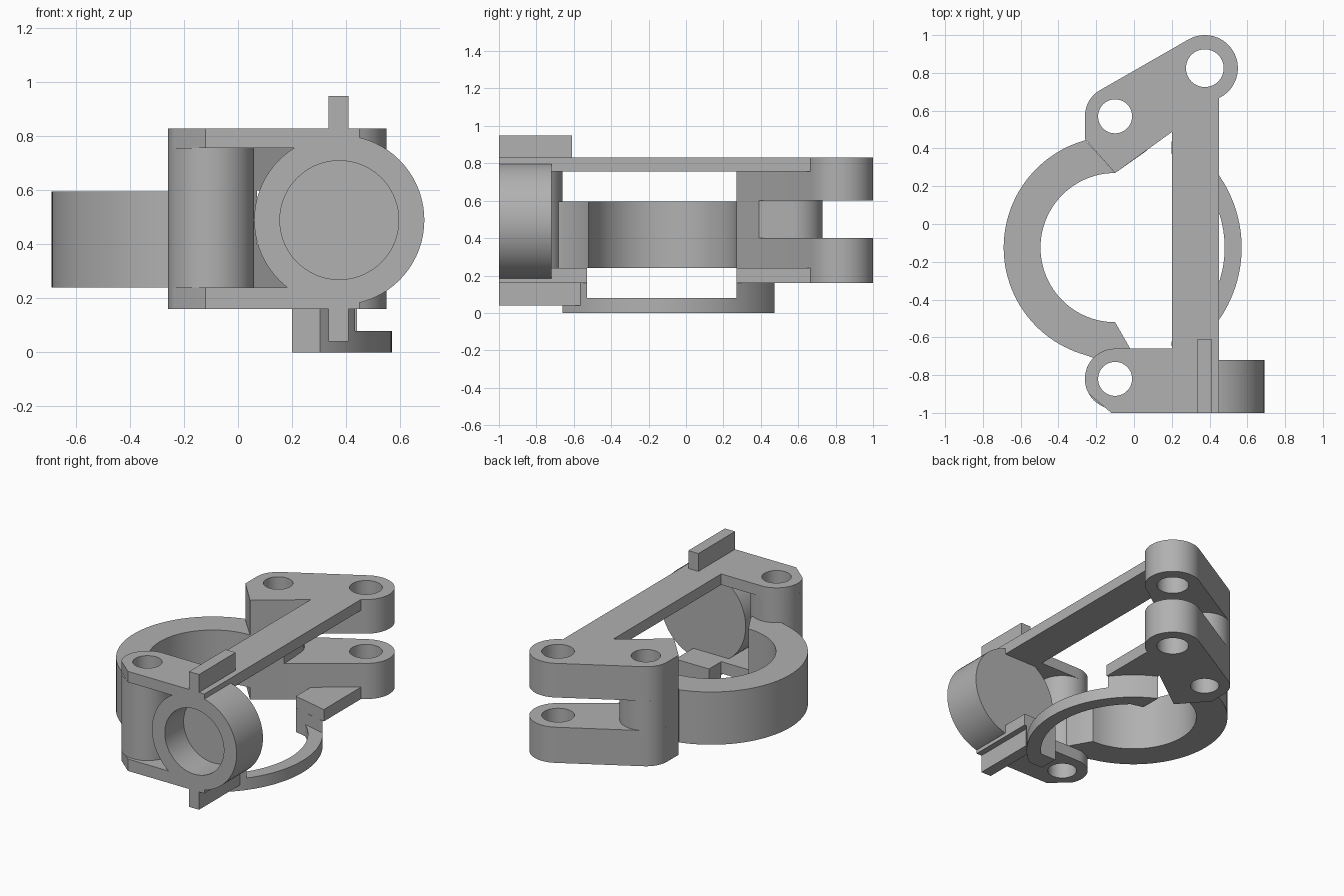
import bpy, bmesh
from math import cos, sin, radians

if "Cube" in bpy.data.objects:
    bpy.data.objects.remove(bpy.data.objects["Cube"])

grey = bpy.data.materials.new("plain grey")
grey.use_nodes = True
colour = (0.44, 0.44, 0.44, 1)
grey.diffuse_color = colour
grey.node_tree.nodes["Principled BSDF"].inputs["Base Color"].default_value = colour


def arc(centre, r, a0, a1, n=24):
    steps = [radians(a0 + (a1 - a0) * i / n) for i in range(n + 1)]
    return [(centre[0] + r * cos(a), centre[1] + r * sin(a)) for a in steps]


def circle(centre, r, n=48):
    return arc(centre, r, 0, 360, n)[:-1]


def rect(x0, y0, x1, y1):
    return [(x0, y0), (x1, y0), (x1, y1), (x0, y1)]


def prism(name, loops, lo, hi, axis="z"):
    """Extrude an outline, with optional hole loops, from lo to hi."""
    bm = bmesh.new()
    edges = []
    for loop in loops:
        vs = [bm.verts.new((u, v, lo) if axis == "z" else (u, lo, v)) for u, v in loop]
        edges += [bm.edges.new((vs[i - 1], vs[i])) for i in range(len(vs))]
    bmesh.ops.triangle_fill(bm, use_beauty=True, edges=edges)
    bmesh.ops.dissolve_limit(bm, angle_limit=0.001, verts=[], edges=bm.edges[:])
    ext = bmesh.ops.extrude_face_region(bm, geom=bm.faces[:], use_keep_orig=True)
    moved = [g for g in ext["geom"] if isinstance(g, bmesh.types.BMVert)]
    step = hi - lo
    bmesh.ops.translate(bm, verts=moved, vec=(0, 0, step) if axis == "z" else (0, step, 0))
    bmesh.ops.recalc_face_normals(bm, faces=bm.faces[:])
    mesh = bpy.data.meshes.new(name)
    bm.to_mesh(mesh)
    bm.free()
    mesh.materials.append(grey)
    ob = bpy.data.objects.new(name, mesh)
    bpy.context.collection.objects.link(ob)
    bpy.ops.object.select_all(action="DESELECT")
    ob.select_set(True)
    bpy.context.view_layer.objects.active = ob
    bpy.ops.object.shade_smooth_by_angle(angle=radians(30))
    return ob


PIN = (0.375, 0.825)          # rear pin axis
REAR = (-0.1, 0.57)           # rear hinge axis
FRONT = (-0.1, -0.82)         # front hinge axis
RING = (-0.1, -0.125)         # clamp ring axis
TUBE = (0.375, 0.49)          # tube axis, in x and z
pin_hole = circle(PIN, 0.1)
rear_hole = circle(REAR, 0.09)
front_hole = circle(FRONT, 0.09)

# Half ring with its neck to the front hinge
half_ring = (arc(RING, 0.59, 105.5, 255, 48)
             + [(-0.2, -0.715), (-0.02, -0.7), (-0.02, -0.66)]
             + arc(RING, 0.395, 270, 90, 48))
prism("clamp_half_ring", [half_ring], 0.24, 0.595)

# Rear arms, with the hinge block between them
arm = ([(-0.1, 0.27)] + arc(PIN, 0.175, -65, 118, 36)
       + arc(REAR, 0.16, 118, 180, 12) + [(-0.26, 0.45)])
for name, lo, hi in (("lower_rear_arm", 0.16, 0.4), ("upper_rear_arm", 0.6, 0.83)):
    prism(name, [arm, pin_hole, rear_hole], lo, hi)
block = [(-0.1, 0.27), (0.07, 0.39)] + arc(REAR, 0.16, 0, 180) + [(-0.26, 0.45)]
prism("rear_hinge_block", [block, rear_hole], 0.4, 0.6)

# Front fork plates and the hinge eye between them
fork = (arc(FRONT, 0.16, 90, 210) + [(-0.12, -1), (0.45, -1), (0.45, -0.66)])
for name, lo, hi in (("lower_fork_plate", 0.16, 0.24), ("upper_fork_plate", 0.757, 0.83)):
    prism(name, [fork, front_hole], lo, hi)
prism("front_hinge_eye", [circle(FRONT, 0.16), front_hole], 0.24, 0.757)

# Long top bar, and the short lower bars
prism("top_bar", [rect(0.2, -0.7, 0.45, 0.7)], 0.757, 0.83)
prism("lower_front_bar", [rect(0.2, -0.7, 0.45, -0.53)], 0.16, 0.24)
prism("lower_rear_bar", [[(0.45, 0.27), (0.45, 0.7), (0.2, 0.7), (0.2, 0.33)]], 0.16, 0.24)

# Blind tube, open to the front
prism("tube_wall", [circle(TUBE, 0.315, 72), circle(TUBE, 0.22, 72)], -1, -0.8, "y")
prism("tube_back", [circle(TUBE, 0.315, 72)], -0.8, -0.72, "y")

# Ribs above and below the tube
prism("upper_rib", [rect(0.335, -1, 0.41, -0.61)], 0.8, 0.95)
prism("lower_rib", [rect(0.335, -1, 0.41, -0.565)], 0.04, 0.18)

# Thin guard arc under the bars, with a post at each end
guard = arc(RING, 0.67, -53, 63.4, 40) + arc(RING, 0.58, 58.9, -58.9, 40) + [(0.2, -0.66)]
prism("guard_arc", [guard], 0, 0.08)
front_post = [(0.2, -0.66)] + arc(RING, 0.67, -53, -37.2, 8) + [(0.2, -0.53)]
prism("guard_front_post", [front_post], 0, 0.16)
rear_post = arc(RING, 0.67, 36.2, 63.4, 10) + [(0.2, 0.33)]
prism("guard_rear_post", [rear_post], 0, 0.16)
